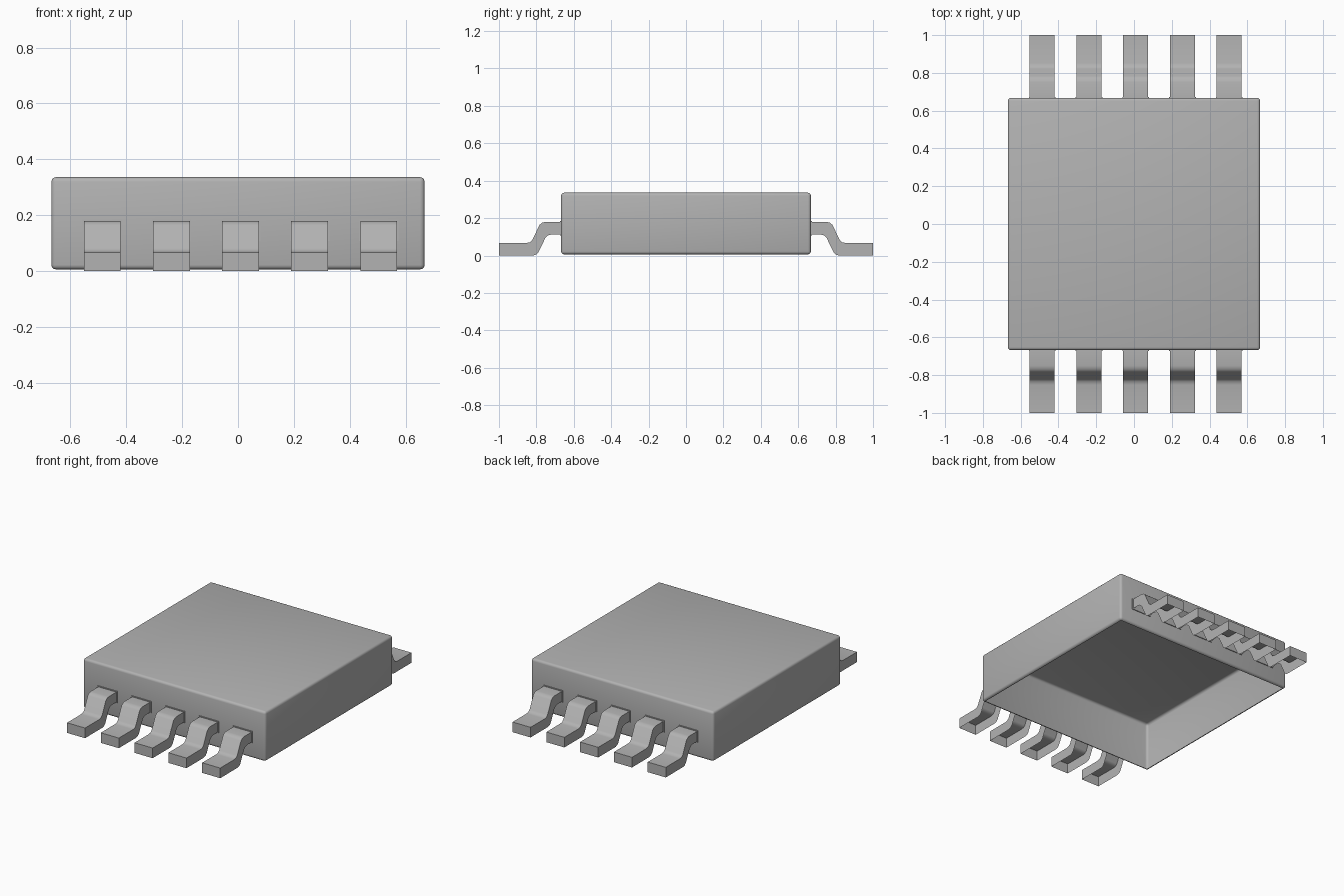
import bpy, bmesh

if "Cube" in bpy.data.objects:
    bpy.data.objects.remove(bpy.data.objects["Cube"])

PITCH, X_MID, HALF_W = 0.2475, 0.009, 0.066
BODY, Z0, Z1 = 0.668, 0.006, 0.336

grey = bpy.data.materials.new("dark_grey")
grey.diffuse_color = (0.45, 0.45, 0.45, 1)
grey.use_nodes = True
grey.node_tree.nodes["Principled BSDF"].inputs["Base Color"].default_value = grey.diffuse_color


def finish(bm, name, x=0.0, angle=0.6):
    bmesh.ops.recalc_face_normals(bm, faces=bm.faces)
    mesh = bpy.data.meshes.new(name)
    bm.to_mesh(mesh)
    bm.free()
    mesh.materials.append(grey)
    obj = bpy.data.objects.new(name, mesh)
    obj.location.x = x
    bpy.context.collection.objects.link(obj)
    bpy.ops.object.select_all(action='DESELECT')
    obj.select_set(True)
    bpy.context.view_layer.objects.active = obj
    bpy.ops.object.shade_smooth_by_angle(angle=angle)
    return obj


def box(x, y, z):
    bm = bmesh.new()
    bmesh.ops.create_cube(bm, size=1)
    for v in bm.verts:
        v.co = [lo + (c + 0.5) * (hi - lo) for c, (lo, hi) in zip(v.co, (x, y, z))]
    return bm


def mirror_y(obj):
    mod = obj.modifiers.new("opposite_side", 'MIRROR')
    mod.use_axis = (False, True, False)
    mod.use_mirror_merge = False


# Body: rounded shell, open underneath
bm = box((-BODY, BODY), (-BODY, BODY), (Z0, Z1))
bmesh.ops.bevel(bm, geom=bm.edges[:], offset=0.016, segments=3, profile=0.5, affect='EDGES')
bm.normal_update()
bottom = [f for f in bm.faces if f.normal.z < -0.99]
bmesh.ops.delete(bm, geom=bottom, context='FACES')
finish(bm, "chip_body", angle=0.7)

# Lead profile: paired (y, z) points along the upper and lower edge
UPPER = [(-BODY, 0.18), (-0.75, 0.18), (-0.768, 0.176), (-0.783, 0.164),
         (-0.822, 0.082), (-0.834, 0.071), (-0.852, 0.067), (-1.0, 0.067)]
LOWER = [(-BODY, 0.113), (-0.718, 0.113), (-0.737, 0.108), (-0.751, 0.096),
         (-0.789, 0.017), (-0.801, 0.005), (-0.818, 0.0), (-1.0, 0.0)]


# Gull-wing lead: top strip, two side walls and toe, open underneath
def make_lead(name, x):
    bm = bmesh.new()
    rows = [[bm.verts.new((sx, y, z)) for y, z in pts]
            for sx, pts in ((-HALF_W, LOWER), (-HALF_W, UPPER), (HALF_W, UPPER), (HALF_W, LOWER))]
    for a, b in zip(rows, rows[1:]):
        for i in range(len(UPPER) - 1):
            bm.faces.new((a[i], a[i + 1], b[i + 1], b[i]))
    bm.faces.new([r[-1] for r in rows])
    mirror_y(finish(bm, name, x))


# Thin collar where each lead leaves the body
def make_collar(name, x):
    w = HALF_W + 0.005
    bm = box((-w, w), (-0.673, -BODY), (0.108, 0.185))
    bm.normal_update()
    hidden = [f for f in bm.faces if f.normal.y > 0.9]
    bmesh.ops.delete(bm, geom=hidden, context='FACES')
    mirror_y(finish(bm, name, x))


for i in range(5):
    x = X_MID + (i - 2) * PITCH
    make_lead(f"lead_pair_{i + 1}", x)
    make_collar(f"lead_collar_pair_{i + 1}", x)
